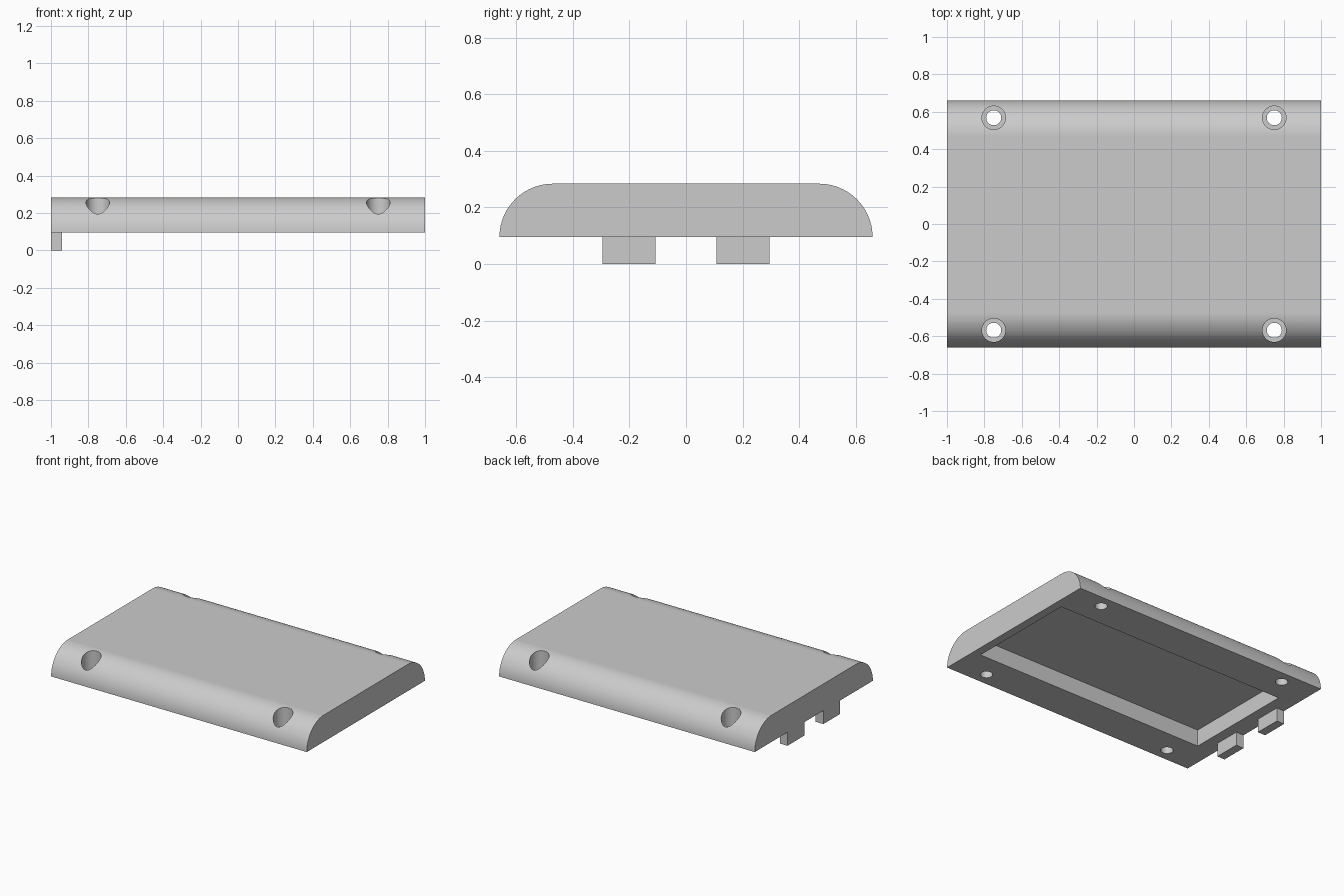
import bpy
import bmesh
import math

if "Cube" in bpy.data.objects:
    bpy.data.objects.remove(bpy.data.objects["Cube"], do_unlink=True)

BASE, TOP, HALF_Y = 0.095, 0.284, 0.66
RADIUS = TOP - BASE

grey = bpy.data.materials.new("light_grey")
grey.use_nodes = True
grey.diffuse_color = (0.6, 0.6, 0.6, 1)
grey.node_tree.nodes["Principled BSDF"].inputs["Base Color"].default_value = (0.6, 0.6, 0.6, 1)


def box(name, low, high):
    """Box between two opposite corners."""
    mesh = bpy.data.meshes.new(name)
    bm = bmesh.new()
    bmesh.ops.create_cube(bm, size=1)
    for v in bm.verts:
        v.co = [(a + b) / 2 + c * (b - a) for a, b, c in zip(low, high, v.co)]
    bm.to_mesh(mesh)
    bm.free()
    obj = bpy.data.objects.new(name, mesh)
    bpy.context.collection.objects.link(obj)
    mesh.materials.append(grey)
    return obj


def cylinder(name, x, y, z0, z1, radius):
    bpy.ops.mesh.primitive_cylinder_add(vertices=48, radius=radius, depth=z1 - z0,
                                        location=(x, y, (z0 + z1) / 2))
    obj = bpy.context.object
    obj.name = name
    obj.data.materials.append(grey)
    return obj


def cut(target, cutter):
    """Subtract the cutter from the target, then discard it."""
    cutter.hide_render = True
    bpy.context.view_layer.objects.active = target
    mod = target.modifiers.new("cut", 'BOOLEAN')
    mod.operation = 'DIFFERENCE'
    mod.solver = 'EXACT'
    mod.object = cutter
    bpy.ops.object.modifier_apply(modifier=mod.name)
    bpy.data.objects.remove(cutter, do_unlink=True)


# Cover shell: profile with rounded upper edges, extruded along x
STEPS = 20
arc = [(HALF_Y - RADIUS + RADIUS * math.cos(t), BASE + RADIUS * math.sin(t))
       for t in (math.pi / 2 * i / STEPS for i in range(STEPS + 1))]
profile = arc + [(-y, z) for y, z in reversed(arc)]
bm = bmesh.new()
face = bm.faces.new([bm.verts.new((-1, y, z)) for y, z in profile])
ext = bmesh.ops.extrude_face_region(bm, geom=[face])
bmesh.ops.translate(bm, vec=(2, 0, 0),
                    verts=[g for g in ext["geom"] if isinstance(g, bmesh.types.BMVert)])
bmesh.ops.recalc_face_normals(bm, faces=bm.faces)
shell_mesh = bpy.data.meshes.new("cover_shell")
bm.to_mesh(shell_mesh)
bm.free()
shell_mesh.materials.append(grey)
shell = bpy.data.objects.new("cover_shell", shell_mesh)
bpy.context.collection.objects.link(shell)

# Underside recess
cut(shell, box("recess_cutter", (-0.865, -0.4, 0), (0.94, 0.4, 0.212)))

# Counterbored screw holes
for x in (-0.75, 0.75):
    for y in (-0.568, 0.568):
        cut(shell, cylinder("bore_cutter", x, y, 0.145, 0.4, 0.063))
        cut(shell, cylinder("hole_cutter", x, y, 0, 0.4, 0.04))

# Smooth rounded edges, flat faces kept crisp
bpy.ops.object.select_all(action='DESELECT')
shell.select_set(True)
bpy.context.view_layer.objects.active = shell
bpy.ops.object.shade_smooth_by_angle(angle=math.radians(30))
shell.modifiers.new("weighted_normals", 'WEIGHTED_NORMAL').keep_sharp = True

# Locating tabs under the right end
for name, y0, y1 in (("front_tab", -0.295, -0.107), ("back_tab", 0.107, 0.295)):
    box(name, (-1, y0, 0), (-0.94, y1, BASE))
